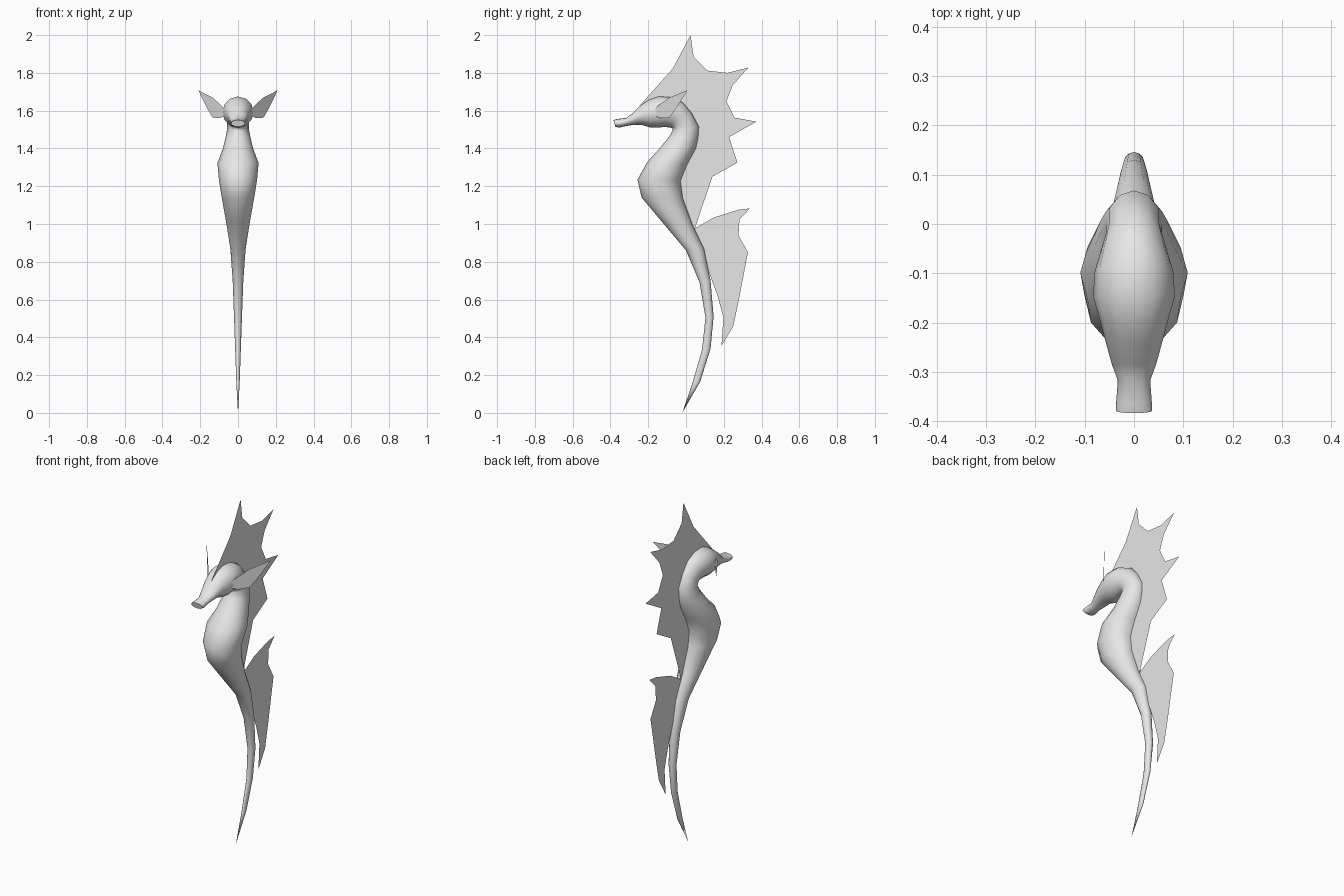
import bpy, bmesh, math
from mathutils import Vector

grey = bpy.data.materials.new("plain_grey")
grey.diffuse_color = (0.8, 0.8, 0.8, 1)
SIDES = 12


def finish(bm, name, smooth):
    me = bpy.data.meshes.new(name)
    bm.to_mesh(me)
    bm.free()
    me.materials.append(grey)
    ob = bpy.data.objects.new(name, me)
    bpy.context.collection.objects.link(ob)
    if smooth:
        bpy.context.view_layer.objects.active = ob
        ob.select_set(True)
        bpy.ops.object.shade_smooth_by_angle(angle=math.radians(60))
        ob.select_set(False)
    return ob


def sheet(name, points):
    """Thin flat membrane from an outline."""
    bm = bmesh.new()
    f = bm.faces.new([bm.verts.new(p) for p in points])
    bmesh.ops.triangulate(bm, faces=[f], ngon_method='EAR_CLIP')
    return finish(bm, name, False)


# Body rings, tail to snout: belly y, z, back y, z, half width
rings = [
    (0.035, 0.16, 0.075, 0.165, 0.009),
    (0.085, 0.336, 0.130, 0.34, 0.015),
    (0.103, 0.505, 0.146, 0.51, 0.021),
    (0.072, 0.69, 0.130, 0.70, 0.028),
    (0.00, 0.86, 0.095, 0.87, 0.040),
    (-0.13, 1.015, 0.035, 0.995, 0.062),
    (-0.235, 1.14, -0.018, 1.14, 0.086),
    (-0.257, 1.235, -0.029, 1.23, 0.101),
    (-0.204, 1.33, 0.006, 1.315, 0.109),
    (-0.14, 1.40, 0.052, 1.40, 0.080),
    (-0.09, 1.462, 0.064, 1.455, 0.066),
    (-0.07, 1.495, 0.068, 1.515, 0.057),
    (-0.072, 1.508, 0.032, 1.585, 0.057),
    (-0.085, 1.511, -0.015, 1.642, 0.066),
    (-0.115, 1.514, -0.08, 1.672, 0.080),
    (-0.15, 1.510, -0.145, 1.675, 0.083),
    (-0.19, 1.511, -0.195, 1.658, 0.070),
    (-0.235, 1.525, -0.24, 1.628, 0.058),
    (-0.285, 1.524, -0.285, 1.585, 0.045),
    (-0.32, 1.518, -0.315, 1.562, 0.033),
    (-0.355, 1.510, -0.365, 1.556, 0.036),
    (-0.375, 1.515, -0.384, 1.550, 0.037),
]
bm = bmesh.new()
loops = []
for fy, fz, by, bz, w in rings:
    front, back = Vector((0, fy, fz)), Vector((0, by, bz))
    mid, half = (front + back) / 2, (back - front) / 2
    loops.append([bm.verts.new(mid + half * math.cos(a) + Vector((w * math.sin(a), 0, 0)))
                  for a in (2 * math.pi * i / SIDES for i in range(SIDES))])
tip = bm.verts.new((0, -0.02, 0))
for i in range(SIDES):
    j = (i + 1) % SIDES
    bm.faces.new((tip, loops[0][j], loops[0][i]))
    for a, b in zip(loops, loops[1:]):
        bm.faces.new((a[i], a[j], b[j], b[i]))
bm.faces.new(loops[-1])
bmesh.ops.recalc_face_normals(bm, faces=bm.faces)
finish(bm, "body", True)

# Spiky crest from the forehead down the upper back
crest = [(-0.246, 1.625), (-0.07, 1.823), (0.024, 2.0), (0.04, 1.886), (0.114, 1.812),
         (0.22, 1.80), (0.33, 1.828), (0.246, 1.733), (0.214, 1.648), (0.257, 1.563),
         (0.373, 1.542), (0.214, 1.452), (0.172, 1.40), (0.204, 1.346), (0.272, 1.325),
         (0.14, 1.251), (0.066, 1.167), (0.045, 1.087), (0.045, 0.971),
         (-0.03, 1.14), (-0.04, 1.23), (-0.01, 1.315), (0.04, 1.40), (0.05, 1.51),
         (0.01, 1.58), (-0.05, 1.64), (-0.14, 1.66)]
sheet("crest_fin", [(0, y, z) for y, z in crest])

# Lower back fin
lower = [(0.045, 0.975), (0.146, 1.034), (0.283, 1.077), (0.338, 1.082), (0.283, 1.024),
         (0.278, 0.94), (0.328, 0.85), (0.262, 0.807), (0.278, 0.59), (0.25, 0.458),
         (0.188, 0.355), (0.198, 0.505), (0.167, 0.62), (0.125, 0.735), (0.09, 0.87)]
sheet("lower_back_fin", [(0, y, z) for y, z in lower])

# Upright ear fins, swept outward and back
ear = [(0.07, 1.60), (0.085, 1.625), (0.135, 1.67), (0.21, 1.708),
       (0.165, 1.615), (0.135, 1.563), (0.095, 1.56), (0.07, 1.575)]
for side, label in ((1, "right"), (-1, "left")):
    sheet(label + "_ear_fin", [(side * x, -0.15 + (x - 0.085) * 1.26, z) for x, z in ear])
